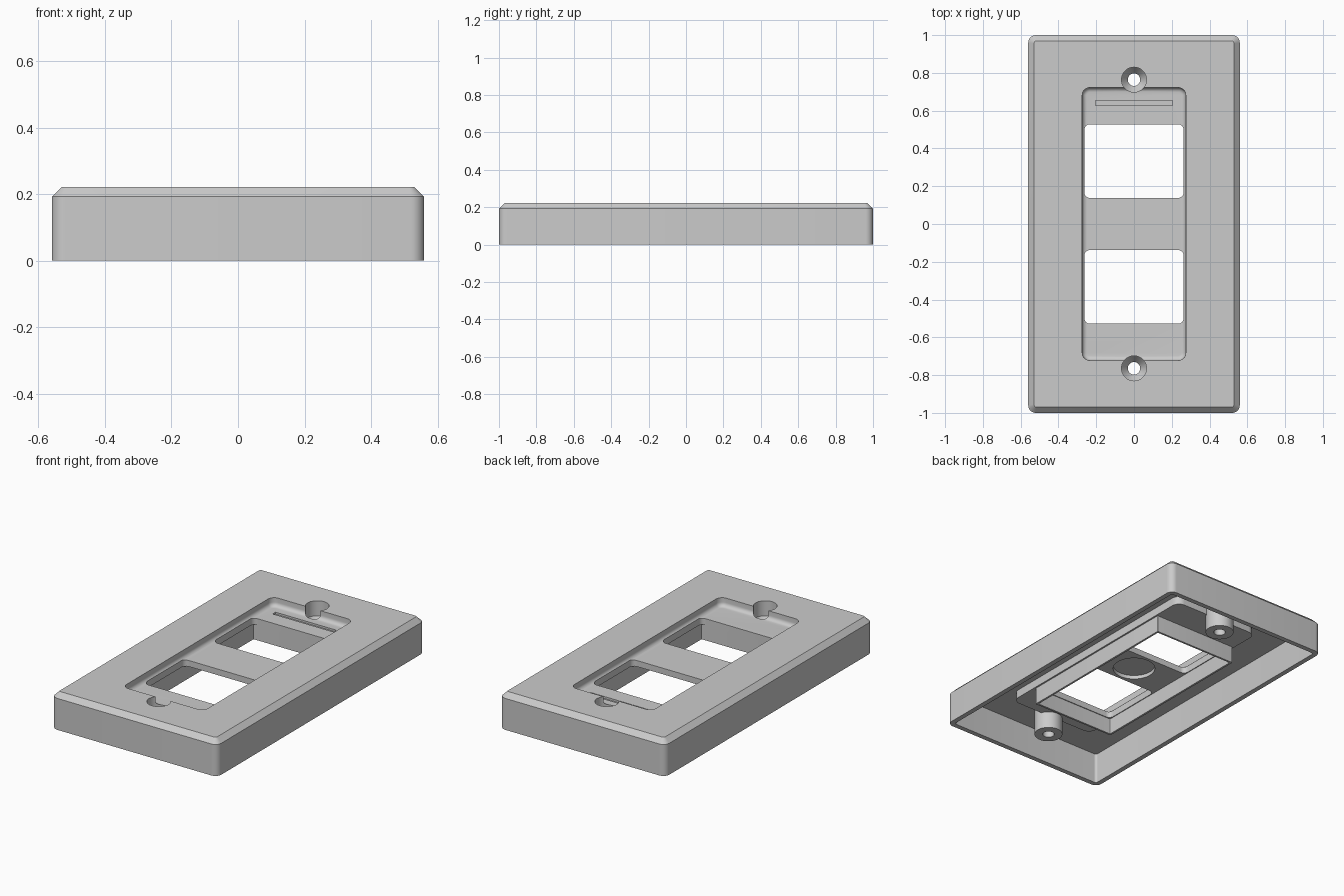
import bpy, bmesh, math

if "Cube" in bpy.data.objects:
    bpy.data.objects.remove(bpy.data.objects["Cube"])

grey = bpy.data.materials.new("plain_grey")
grey.use_nodes = True
COLOR = (0.6, 0.6, 0.6, 1)
grey.diffuse_color = COLOR
grey.node_tree.nodes["Principled BSDF"].inputs["Base Color"].default_value = COLOR


def outline(hx, hy, r, steps):
    """Rounded rectangle; becomes a circle when hx = hy = r."""
    pts = []
    for k, (sx, sy) in enumerate([(1, 1), (-1, 1), (-1, -1), (1, -1)]):
        for i in range(steps + 1):
            a = math.pi / 2 * (k + i / steps)
            pts.append((sx * (hx - r) + r * math.cos(a),
                        sy * (hy - r) + r * math.sin(a)))
    return pts


def loft(name, rings, y=0.0, steps=8):
    """Solid through rings of (half width, half length, corner radius, z)."""
    bm = bmesh.new()
    loops = [[bm.verts.new((px, py + y, z)) for px, py in outline(hx, hy, r, steps)]
             for hx, hy, r, z in rings]
    n = len(loops[0])
    for a, b in zip(loops, loops[1:]):
        for i in range(n):
            bm.faces.new((a[i], a[(i + 1) % n], b[(i + 1) % n], b[i]))
    bm.faces.new(loops[0])
    bm.faces.new(loops[-1])
    bmesh.ops.remove_doubles(bm, verts=bm.verts, dist=1e-5)
    bmesh.ops.recalc_face_normals(bm, faces=bm.faces)
    mesh = bpy.data.meshes.new(name)
    bm.to_mesh(mesh)
    bm.free()
    mesh.materials.append(grey)
    ob = bpy.data.objects.new(name, mesh)
    bpy.context.collection.objects.link(ob)
    return ob


def prism(name, hx, hy, r, z0, z1, y=0.0):
    return loft(name, [(hx, hy, r, z0), (hx, hy, r, z1)], y)


def disc(name, rings, y=0.0):
    return loft(name, [(r, r, r, z) for r, z in rings], y, 10)


def combine(target, tool, operation):
    mod = target.modifiers.new(tool.name, "BOOLEAN")
    mod.operation = operation
    mod.solver = "EXACT"
    mod.object = tool
    bpy.ops.object.select_all(action="DESELECT")
    bpy.context.view_layer.objects.active = target
    target.select_set(True)
    bpy.ops.object.modifier_apply(modifier=mod.name)
    bpy.data.objects.remove(tool)


# Hollow shell with a chamfered top edge
plate = loft("wall_plate", [(0.56, 1.0, 0.04, 0), (0.56, 1.0, 0.04, 0.192),
                            (0.53, 0.97, 0.015, 0.222)])
combine(plate, prism("shell_cavity", 0.53, 0.97, 0.015, -0.1, 0.188), "DIFFERENCE")

# Underside: recess housing, window frame and screw bosses
combine(plate, prism("recess_housing", 0.29, 0.738, 0.05, 0.138, 0.2), "UNION")
combine(plate, prism("window_frame", 0.28, 0.545, 0.004, 0.035, 0.15), "UNION")
for side in (-1, 1):
    combine(plate, disc("screw_boss", [(0.08, 0.035), (0.08, 0.205)], side * 0.764), "UNION")
combine(plate, prism("frame_cavity", 0.268, 0.533, 0.004, -0.1, 0.133), "DIFFERENCE")
combine(plate, disc("round_pocket", [(0.12, 0.0), (0.12, 0.156)]), "DIFFERENCE")

# Front recess with a filleted floor
HX, HY, R, FLOOR, FILLET = 0.274, 0.722, 0.04, 0.17, 0.025
rings = [(HX, HY, R, 0.3)]
for i in range(7):
    a = math.pi / 2 * i / 6
    inset = FILLET * (1 - math.cos(a))
    rings.append((HX - inset, HY - inset, R - inset, FLOOR + FILLET * (1 - math.sin(a))))
combine(plate, loft("front_recess", rings), "DIFFERENCE")

# Two windows, and countersunk screw holes
for side in (-1, 1):
    combine(plate, prism("window", 0.263, 0.195, 0.03, -0.1, 0.3, side * 0.333), "DIFFERENCE")
    combine(plate, disc("screw_hole", [(0.066, 0.3), (0.066, 0.13), (0.033, 0.085),
                                       (0.033, -0.1)], side * 0.764), "DIFFERENCE")

# Thin label groove
combine(plate, prism("label_groove", 0.205, 0.014, 0.001, 0.158, 0.3, 0.641), "DIFFERENCE")

bpy.ops.object.select_all(action="DESELECT")
plate.select_set(True)
bpy.context.view_layer.objects.active = plate
bpy.ops.object.shade_smooth_by_angle(angle=math.radians(30))
